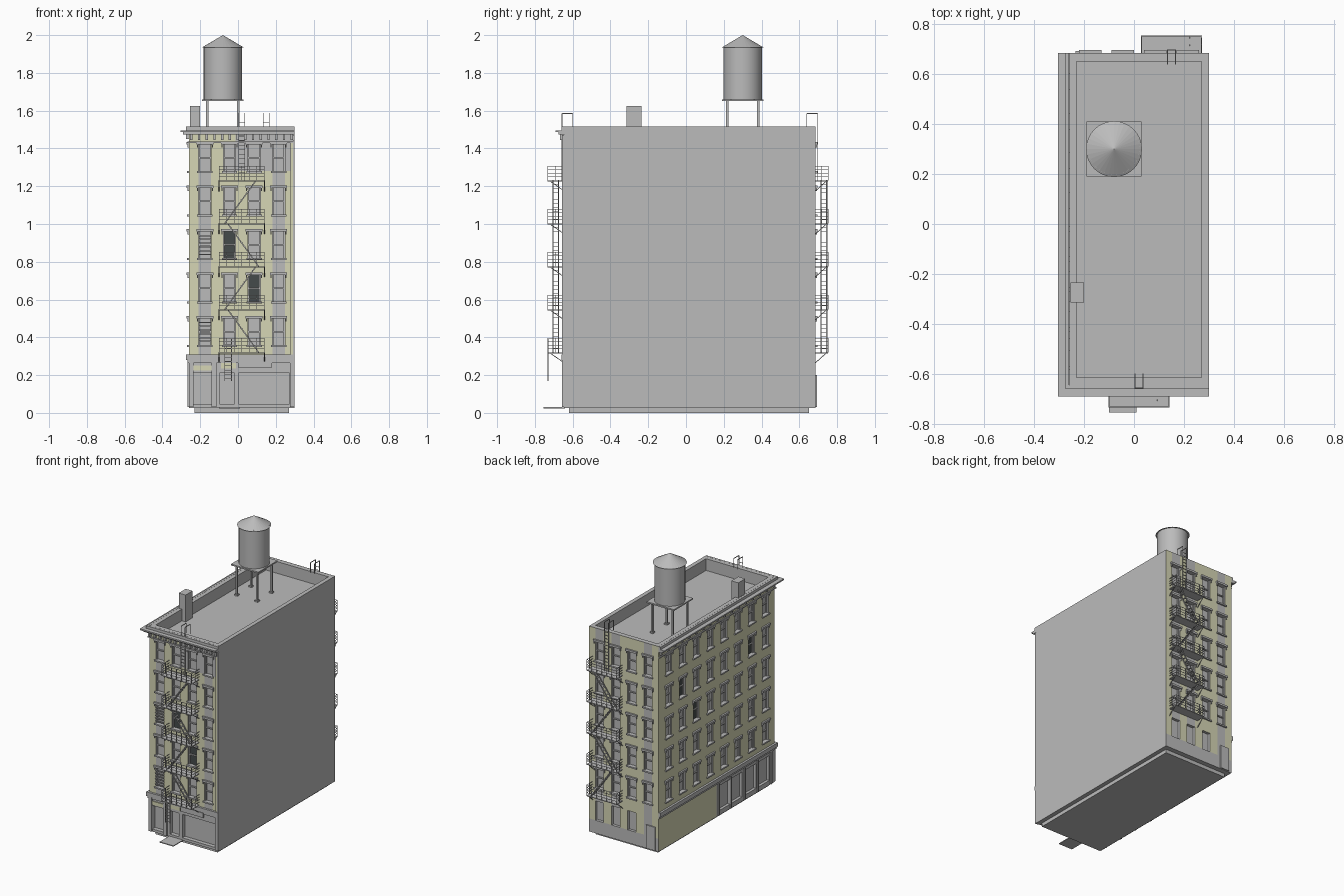
import bpy, bmesh
from mathutils import Vector, Matrix

if "Cube" in bpy.data.objects:
    bpy.data.objects.remove(bpy.data.objects["Cube"], do_unlink=True)


def material(name, rgb):
    m = bpy.data.materials.new(name)
    m.use_nodes = True
    m.diffuse_color = (*rgb, 1)
    m.node_tree.nodes["Principled BSDF"].inputs["Base Color"].default_value = (*rgb, 1)
    return m


MATS = [material("grey stone", (.5, .5, .5)),
        material("beige brick", (.67, .67, .46)),
        material("dark glass", (.06, .07, .07))]
GREY, BEIGE, DARK = range(3)


class Part:
    """Collects boxes, bars and quads into one object."""

    def __init__(self, name):
        self.name, self.bm = name, bmesh.new()

    def box(self, x0, x1, y0, y1, z0, z1, mat=GREY):
        a, b = Vector((x0, y0, z0)), Vector((x1, y1, z1))
        size = [abs(v) for v in b - a]
        mx = Matrix.Translation((a + b) / 2) @ Matrix.Diagonal((*size, 1))
        self.cube(mx, mat)

    def cube(self, mx, mat=GREY):
        verts = bmesh.ops.create_cube(self.bm, size=1, matrix=mx)["verts"]
        for f in {f for v in verts for f in v.link_faces}:
            f.material_index = mat

    def span(self, p, q, mat=GREY):
        self.box(p.x, q.x, p.y, q.y, p.z, q.z, mat)

    def bar(self, p, q, t=.004):
        p, q = Vector(p), Vector(q)
        rot = (q - p).to_track_quat("Z", "Y").to_matrix().to_4x4()
        self.cube(Matrix.Translation((p + q) / 2) @ rot @ Matrix.Diagonal((t, t, (q - p).length, 1)))

    def quad(self, pts, toward, mat=GREY):
        f = self.bm.faces.new([self.bm.verts.new(p) for p in pts])
        f.normal_update()
        if f.normal.dot(toward) < 0:
            f.normal_flip()
        f.material_index = mat

    def done(self):
        me = bpy.data.meshes.new(self.name)
        self.bm.to_mesh(me)
        self.bm.free()
        for m in MATS:
            me.materials.append(m)
        ob = bpy.data.objects.new(self.name, me)
        bpy.context.collection.objects.link(ob)
        return ob


# Wall planes: u runs along the wall, d points outward
X0, X1, Y0, Y1, TOP = -.26, .30, -.645, .685, 1.515
front = lambda u, z, d=0: Vector((u, Y0 - d, z))
back = lambda u, z, d=0: Vector((u, Y1 + d, z))
side = lambda u, z, d=0: Vector((X0 - d, u, z))

COLS = [-.175 + .13 * i for i in range(4)]
SIDE_COLS = [.57 - .1585 * i for i in range(8)]
ROWS = [.43 + .23 * i for i in range(5)]
W, H = .066, .14


def near(v, values):
    return any(abs(v - c) < .005 for c in values)


def cuts(centres, width, *extra):
    return sorted([*extra] + [c + s * width / 2 for c in centres for s in (-1, 1)])


def facade(name, place, us, zs, pane, wall, depth=.02):
    """Grid wall whose chosen cells become recessed panes."""
    part = Part(name)
    out = place(0, 0, 1) - place(0, 0, 0)
    for a, b in zip(us, us[1:]):
        for c, d in zip(zs, zs[1:]):
            u, z = (a + b) / 2, (c + d) / 2
            ring = [(a, c), (b, c), (b, d), (a, d)]
            mat = pane(u, z)
            if mat is None:
                part.quad([place(*p) for p in ring], out, wall(u, z))
                continue
            part.quad([place(*p, -depth) for p in ring], out, mat)
            for p, q in zip(ring, ring[1:] + ring[:1]):
                pts = [place(*p), place(*q), place(*q, -depth), place(*p, -depth)]
                part.quad(pts, place(u, z) - (pts[0] + pts[1]) / 2)
    return part.done()


def window_pane(cols, rows, dark):
    def pane(u, z):
        if not (near(u, cols) and near(z, rows)):
            return None
        return DARK if any(near(u, [cols[i]]) and near(z, [rows[j]]) for i, j in dark) else GREY
    return pane


def trims(name, place, cols, rows):
    """Lintel with end blocks, sill, jambs and meeting rail for each window."""
    part = Part(name)
    for u in cols:
        for z in rows:
            w, h = W / 2, H / 2
            part.span(place(u - w - .012, z + h, 0), place(u + w + .012, z + h + .014, .012))
            part.span(place(u - w - .008, z - h - .01, 0), place(u + w + .008, z - h, .01))
            part.span(place(u - w, z - .004, -.019), place(u + w, z + .004, -.01))
            for s in (-1, 1):
                part.span(place(u + s * w, z - h, -.019), place(u + s * (w - .006), z + h, -.01))
                part.span(place(u + s * (w + .004), z + h - .015, 0),
                          place(u + s * (w + .01), z + h, .008))
    return part


# Upper walls
def front_wall(u, z):
    if z > 1.42:
        return BEIGE if u < -.04 else GREY
    if (u > .02 and z > 1.27) or u > .285:
        return GREY
    return GREY if near(u, [COLS[0], COLS[3]]) else BEIGE


def back_wall(u, z):
    return GREY if z < .1 or near(u, [COLS[0], COLS[2], COLS[3]]) else BEIGE


facade("front_wall", front, cuts(COLS, W, X0, X1, .29), cuts(ROWS, H, .3, TOP),
       window_pane(COLS, ROWS, [(1, 2), (2, 1)]), front_wall)
facade("side_wall", side, cuts(SIDE_COLS, W, Y0, Y1), cuts(ROWS, H, .3, TOP),
       window_pane(SIDE_COLS, ROWS, [(1, 3), (2, 2), (6, 3)]), lambda u, z: BEIGE)
rear_rows = [.19] + ROWS
rear_pane = window_pane(COLS, rear_rows, [])
facade("back_wall", back, cuts(COLS, W, X0, X1), cuts(rear_rows, H, .03, TOP),
       lambda u, z: None if z < .3 and u < -.1 else rear_pane(u, z), back_wall)
front_trim = trims("front_window_trim", front, COLS, ROWS)
for z in (ROWS[0], ROWS[2]):
    for i in range(6):
        zz = z - .055 + .02 * i
        front_trim.span(front(COLS[0] - .034, zz, 0), front(COLS[0] + .034, zz + .007, .008))
front_trim.done()
trims("side_window_trim", side, SIDE_COLS, ROWS).done()
rear_trim = trims("back_window_trim", back, COLS, ROWS)
rear_trim.span(back(-.235, .03, 0), back(-.165, .2, .008))
rear_trim.done()

# Ground floor: shop front, entrance and side shop windows
facade("shop_front", front, [X0, -.235, -.14, -.095, -.02, .005, .27, X1], [.03, .045, .215, .3],
       lambda u, z: GREY if .045 < z < .215 and (near(u, [-.1875, -.0575, .1375])) else None,
       lambda u, z: GREY, .03)
SHOPS = [-.07, -.21, -.37, -.52]
facade("shop_side", side, cuts(SHOPS, .125, Y0, Y1, .02), [.03, .06, .24, .3],
       lambda u, z: GREY if near(u, SHOPS) and .06 < z < .24 else None,
       lambda u, z: GREY if u < .02 else BEIGE)
shop = Part("shop_trim")
shop.span(front(-.235, .225, 0), front(-.14, .25, .006), BEIGE)
shop.span(front(-.09, .235, 0), front(-.01, .275, .004), BEIGE)
shop.span(front(.0, .24, 0), front(.18, .275, .012))
for u in (X0, -.14, .275):
    shop.span(front(u, .03, 0), front(u + .025, .28, .012))
shop.span(front(.277, .31, 0), front(.29, 1.43, .008), BEIGE)
shop.span(front(.29, .03, 0), front(X1, 1.47, .012))
for u in [s + .07 for s in SHOPS] + [-.6]:
    shop.span(side(u - .006, .03, 0), side(u + .006, .28, .008))
shop.done()

# Blank party wall, underside, plinth, roof and parapet
shell = Part("shell_and_roof")
shell.box(X1 - .004, X1, Y0, Y1, .03, TOP)
shell.box(X0, X1, Y0, Y1, .026, .03)
shell.box(-.23, .27, -.62, .65, 0, .027)
shell.box(X0 + .03, X1 - .03, Y0 + .03, Y1 - .03, 1.41, 1.43)
e = .001
shell.box(X0 + e, -.23, Y0 + e, Y1 - e, 1.42, TOP)
shell.box(.27, X1 - e, Y0 + e, Y1 - e, 1.42, TOP)
shell.box(-.23, .27, Y0 + e, -.615, 1.42, TOP)
shell.box(-.23, .27, .65, Y1 - e, 1.42, TOP)
shell.done()
chimney = Part("chimney")
chimney.box(-.255, -.2, -.315, -.235, 1.42, 1.625)
chimney.done()

# Cornice and belt course wrap the front and the windowed side
ledges = Part("cornice_and_belt")
for out, z0, z1 in [(.045, 1.486, 1.496), (.03, 1.474, 1.486), (.015, 1.496, TOP),
                    (.008, 1.43, 1.438), (.015, .28, .31), (.008, .265, .28)]:
    ledges.box(X0 - out, X1, Y0 - out, Y0, z0, z1)
    ledges.box(X0 - out, X0, Y0, Y1, z0, z1)
for i in range(14):
    u = X0 + .012 + .041 * i
    ledges.span(front(u - .006, 1.445, 0), front(u + .006, 1.474, .022))
for i in range(17):
    u = Y0 + .02 + .081 * i
    ledges.span(side(u - .006, 1.45, 0), side(u + .006, 1.474, .015))
ledges.done()


# Fire escapes
def fire_escape(name, place, x0, x1, reach, ladder_x):
    part = Part(name)
    floors = [.32 + .2275 * i for i in range(5)]
    for i, z in enumerate(floors):
        part.span(place(x0, z - .005, 0), place(x1, z, reach))
        for h in (.02, .038, .056, .075):
            for a, b in [((x0, 0), (x0, reach)), ((x0, reach), (x1, reach)), ((x1, reach), (x1, 0))]:
                part.bar(place(a[0], z + h, a[1]), place(b[0], z + h, b[1]), .0025)
        for k in range(7):
            x = x0 + (x1 - x0) * k / 6
            part.bar(place(x, z, reach), place(x, z + .075, reach), .003)
        for x in (x0, x1):
            part.bar(place(x, z + .075, reach / 2), place(x, z, reach / 2), .003)
            part.bar(place(x, z - .055, 0), place(x, z, reach * .9))
        # Zigzag flight up to the next floor
        if i < 4:
            a, b = (x1 - .03, x0 + .045) if i % 2 == 0 else (x0 + .03, x1 - .045)
            top = floors[i + 1]
            for d in (.03, .06):
                part.bar(place(a, z, d), place(b, top, d), .006)
            for k in range(1, 11):
                x, zz = a + (b - a) * k / 11, z + (top - z) * k / 11
                part.span(place(x - .006, zz, .03), place(x + .006, zz + .002, .06))
    # Roof ladder with rails bent over the parapet
    for x in (ladder_x, ladder_x + .032):
        part.bar(place(x, floors[4], .012), place(x, 1.585, .012))
        part.bar(place(x, 1.585, .012), place(x, 1.585, -.045))
        part.bar(place(x, 1.585, -.045), place(x, TOP, -.045), .003)
    for k in range(13):
        z = 1.25 + .024 * k
        part.bar(place(ladder_x, z, .012), place(ladder_x + .032, z, .012), .003)
    return part


escape = fire_escape("front_fire_escape", front, -.1, .14, .088, .004)
for x in (-.07, -.035):
    escape.bar(front(x, .17, .085), front(x, .39, .085))
for k in range(9):
    escape.bar(front(-.07, .18 + .023 * k, .085), front(-.035, .18 + .023 * k, .085), .003)
escape.done()
fire_escape("back_fire_escape", back, .03, .27, .068, .134).done()
step = Part("pavement_plate")
step.box(-.1, .01, -.755, -.64, .024, .03)
step.done()

# Water tank on its stand
TX, TY = -.08, .30
stand = Part("tank_stand")
stand.box(TX - .11, TX + .11, TY - .11, TY + .11, 1.65, 1.66)
for sx in (-1, 1):
    for sy in (-1, 1):
        x, y = TX + sx * .082, TY + sy * .082
        stand.bar((x, y, 1.43), (x, y, 1.65), .013)
        stand.box(x - .012, x + .012, y - .012, y + .012, 1.43, 1.44)
stand.done()
bpy.ops.mesh.primitive_cylinder_add(vertices=32, radius=.102, depth=.28, location=(TX, TY, 1.8))
bpy.context.object.name = "water_tank"
bpy.context.object.data.materials.append(MATS[GREY])
bpy.ops.object.shade_smooth_by_angle()
bpy.ops.mesh.primitive_cone_add(vertices=32, radius1=.112, depth=.066, location=(TX, TY, 1.967))
bpy.context.object.name = "tank_roof"
bpy.context.object.data.materials.append(MATS[GREY])
